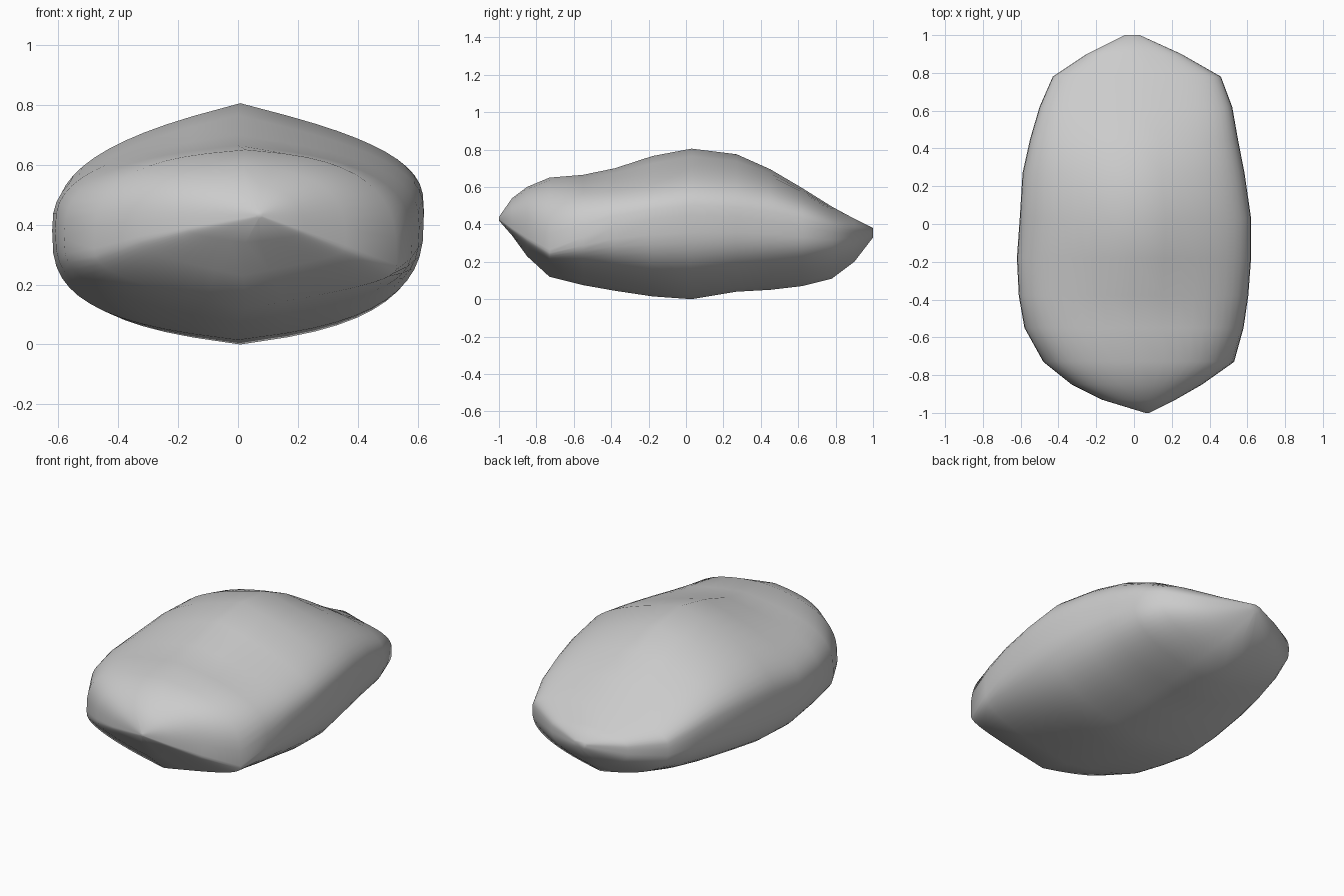
import bpy, bmesh
from math import sin, cos, tau

# Cross-sections from front to back:
# y, left x, right x, left waist z, right waist z, top z, bottom z, top pointedness, bottom pointedness
SECTIONS = [
    (-1.00, 0.06, 0.08, 0.43, 0.43, 0.44, 0.42, 0.2, 0.3),
    (-0.93, -0.17, 0.22, 0.39, 0.38, 0.54, 0.34, 0.2, 0.5),
    (-0.85, -0.33, 0.36, 0.36, 0.33, 0.60, 0.23, 0.15, 0.6),
    (-0.73, -0.48, 0.53, 0.32, 0.265, 0.65, 0.12, 0.12, 0.55),
    (-0.55, -0.58, 0.58, 0.35, 0.33, 0.665, 0.075, 0.2, 0.35),
    (-0.38, -0.61, 0.605, 0.38, 0.39, 0.70, 0.045, 0.3, 0.25),
    (-0.18, -0.62, 0.62, 0.38, 0.43, 0.765, 0.015, 0.42, 0.2),
    (0.03, -0.605, 0.62, 0.40, 0.45, 0.805, 0.00, 0.42, 0.2),
    (0.27, -0.59, 0.585, 0.42, 0.44, 0.775, 0.04, 0.40, 0.2),
    (0.45, -0.55, 0.55, 0.41, 0.42, 0.695, 0.05, 0.28, 0.25),
    (0.62, -0.50, 0.52, 0.39, 0.39, 0.595, 0.07, 0.2, 0.3),
    (0.78, -0.43, 0.46, 0.36, 0.36, 0.495, 0.11, 0.2, 0.35),
    (0.90, -0.25, 0.25, 0.35, 0.35, 0.43, 0.20, 0.25, 0.35),
    (1.00, -0.05, 0.03, 0.36, 0.36, 0.38, 0.33, 0.2, 0.3),
]
SEG = 48
ROUND = 3.0


def power(v):
    return (1 if v >= 0 else -1) * abs(v) ** (2 / ROUND)


# Each ring blends a squarish oval with a tent shape, so it peaks in the middle
def ring(bm, s):
    y, xl, xr, zl, zr, zt, zb, kt, kb = s
    mid, half = (xl + xr) / 2, (xr - xl) / 2
    verts = []
    for i in range(SEG):
        a = tau * i / SEG
        u, v = power(cos(a)), power(abs(sin(a)))
        up = sin(a) >= 0
        k = kt if up else kb
        rise = (1 - k) * v + k * (1 - abs(u))
        waist = zl + (zr - zl) * (u + 1) / 2
        z = waist + rise * ((zt if up else zb) - waist)
        verts.append(bm.verts.new((mid + half * u, y, z)))
    return verts


# Boulder: loft through the sections, closed at both tips
bm = bmesh.new()
rings = [ring(bm, s) for s in SECTIONS]
for a, b in zip(rings, rings[1:]):
    for i in range(SEG):
        j = (i + 1) % SEG
        bm.faces.new((a[i], a[j], b[j], b[i]))
bm.faces.new(rings[0])
bm.faces.new(rings[-1])
bmesh.ops.recalc_face_normals(bm, faces=bm.faces)
for f in bm.faces:
    f.smooth = True
mesh = bpy.data.meshes.new("boulder")
bm.to_mesh(mesh)
bm.free()
bpy.context.collection.objects.link(bpy.data.objects.new("boulder", mesh))
